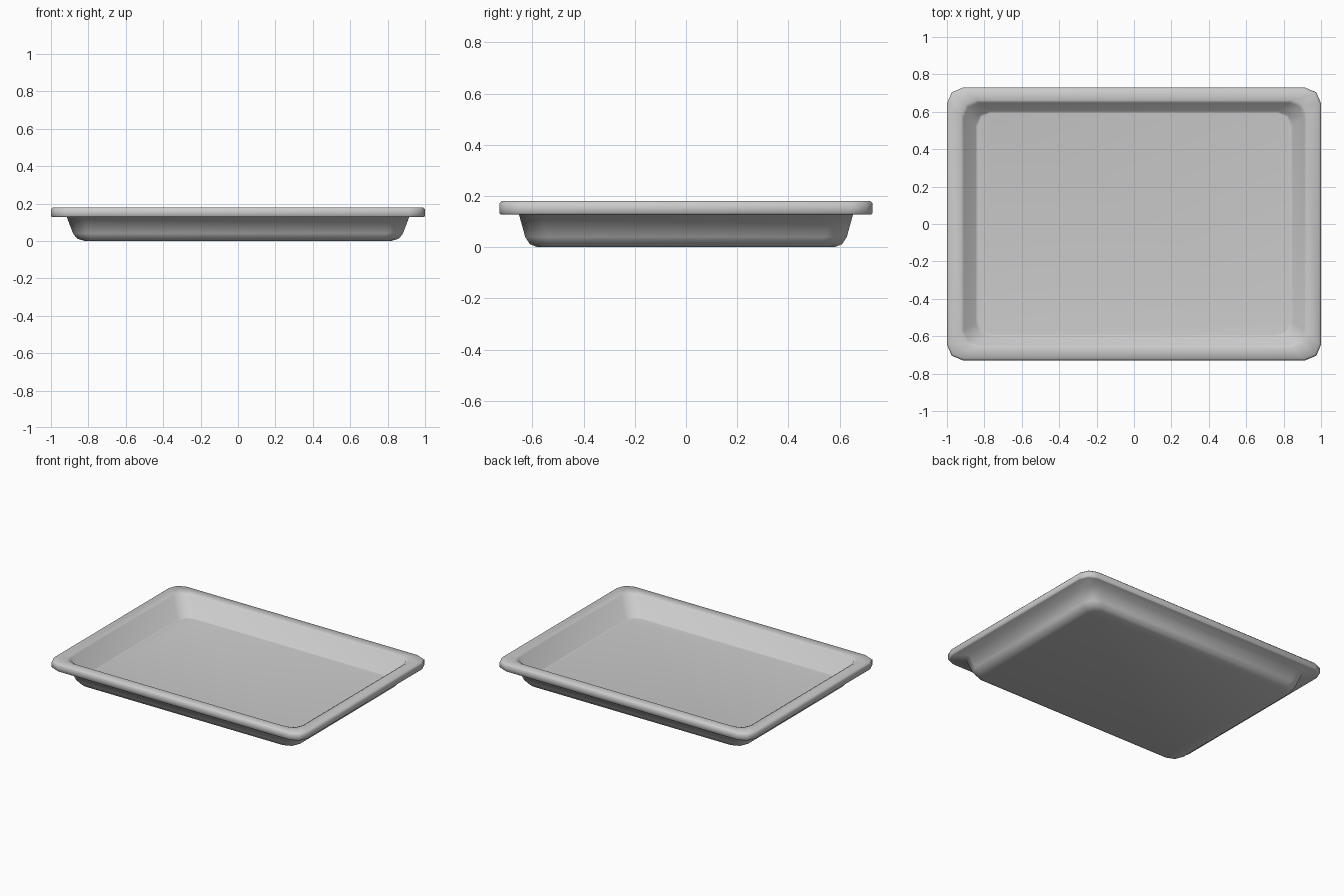
import bpy, bmesh, math

if "Cube" in bpy.data.objects:
    bpy.data.objects.remove(bpy.data.objects["Cube"])

SEG = 2  # segments per rounded corner


def ring(bm, hx, hy, r, z):
    """Rounded rectangle loop of vertices."""
    verts = []
    for k, (sx, sy) in enumerate(((1, 1), (-1, 1), (-1, -1), (1, -1))):
        for i in range(SEG + 1):
            a = math.pi / 2 * (k + i / SEG)
            verts.append(bm.verts.new((sx * (hx - r) + r * math.cos(a),
                                       sy * (hy - r) + r * math.sin(a), z)))
    return verts


# Section from the underside, around the rim, down to the inner floor:
# half width, half depth, corner radius, height
section = [
    (0.82, 0.58, 0.06, 0.0),
    (0.86, 0.61, 0.08, 0.012),
    (0.882, 0.628, 0.085, 0.04),
    (0.915, 0.652, 0.085, 0.127),
    (0.993, 0.722, 0.08, 0.127),
    (1.0, 0.729, 0.085, 0.133),
    (1.0, 0.729, 0.085, 0.17),
    (0.99, 0.719, 0.08, 0.18),
    (0.925, 0.662, 0.08, 0.18),
    (0.91, 0.648, 0.08, 0.172),
    (0.847, 0.603, 0.075, 0.038),
    (0.835, 0.593, 0.07, 0.036),
]

bm = bmesh.new()
loops = [ring(bm, *s) for s in section]
n = len(loops[0])
for a, b in zip(loops, loops[1:]):
    for i in range(n):
        j = (i + 1) % n
        bm.faces.new((a[i], a[j], b[j], b[i]))
# Bottom and raised inner floor
bm.faces.new(loops[0][::-1])
bm.faces.new(loops[-1])
bmesh.ops.recalc_face_normals(bm, faces=bm.faces)
for f in bm.faces:
    f.smooth = True

mesh = bpy.data.meshes.new("tray")
bm.to_mesh(mesh)
bm.free()
tray = bpy.data.objects.new("tray", mesh)
bpy.context.collection.objects.link(tray)
